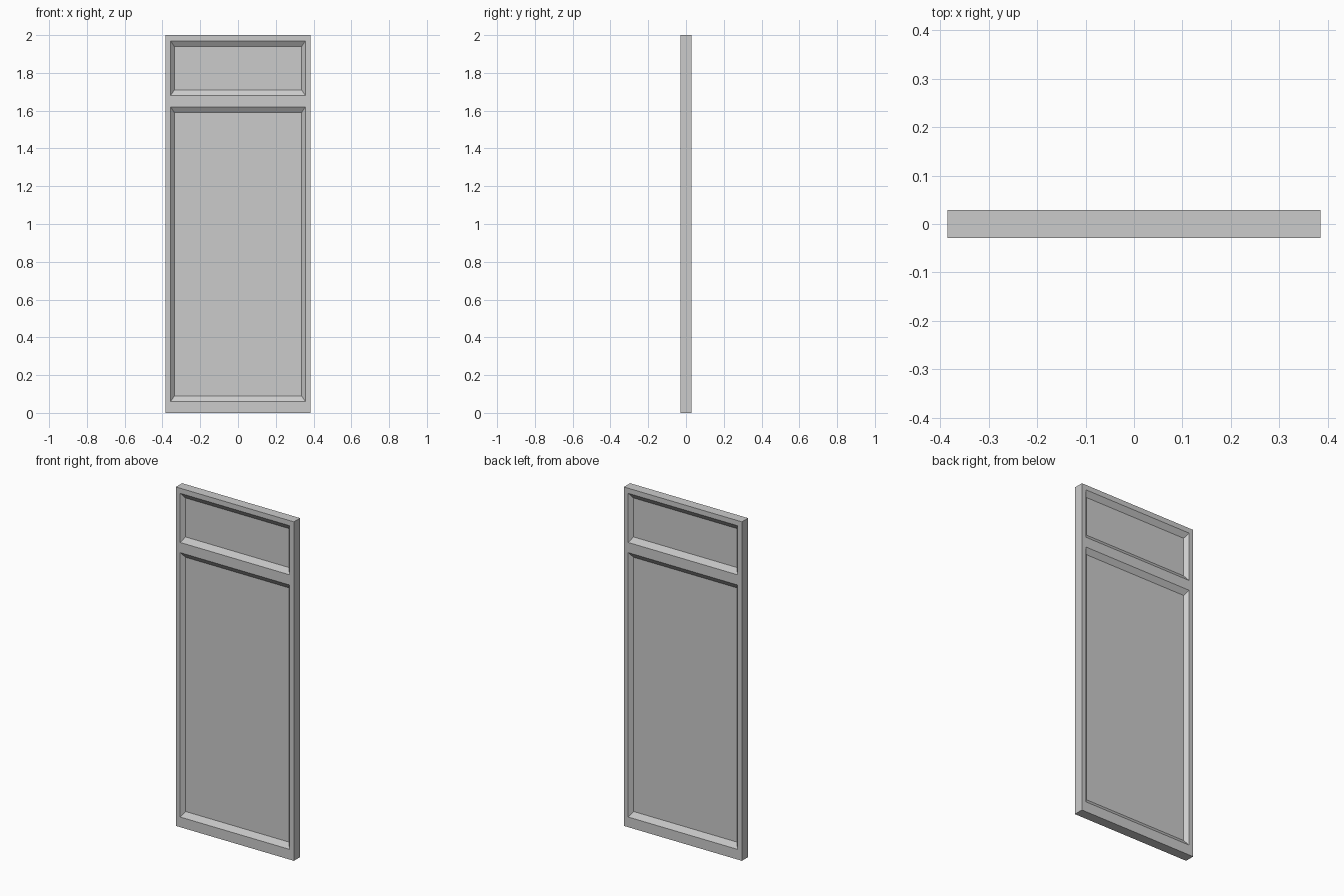
import bpy
import bmesh

if "Cube" in bpy.data.objects:
    bpy.data.objects.remove(bpy.data.objects["Cube"])

HALF_W, HALF_T, HEIGHT = 0.385, 0.029, 2.0
DEPTH = 0.021                     # recess of each panel
SLOPE_X, SLOPE_Z = 0.02, 0.03     # width of the sloped moulding
xs = [-HALF_W, -0.357, 0.357, HALF_W]
zs = [0.0, 0.06, 1.62, 1.68, 1.97, HEIGHT]

bm = bmesh.new()


def quad(*points):
    bm.faces.new([bm.verts.new(p) for p in points])


def recessed_panel(x0, x1, z0, z1):
    """Sloped moulding around a flat sunken panel."""
    outer = [(x0, -HALF_T, z0), (x1, -HALF_T, z0),
             (x1, -HALF_T, z1), (x0, -HALF_T, z1)]
    y = -HALF_T + DEPTH
    a, b = x0 + SLOPE_X, x1 - SLOPE_X
    c, d = z0 + SLOPE_Z, z1 - SLOPE_Z
    inner = [(a, y, c), (b, y, c), (b, y, d), (a, y, d)]
    for i in range(4):
        j = (i + 1) % 4
        quad(outer[i], outer[j], inner[j], inner[i])
    quad(*inner)


# front face: stiles and rails, with panels in the two openings
for i in range(3):
    for k in range(5):
        x0, x1, z0, z1 = xs[i], xs[i + 1], zs[k], zs[k + 1]
        if i == 1 and k in (1, 3):
            recessed_panel(x0, x1, z0, z1)
        else:
            quad((x0, -HALF_T, z0), (x1, -HALF_T, z0),
                 (x1, -HALF_T, z1), (x0, -HALF_T, z1))

# edges of the door, back to the middle plane
for x in (-HALF_W, HALF_W):
    for z0, z1 in zip(zs, zs[1:]):
        quad((x, -HALF_T, z0), (x, 0, z0), (x, 0, z1), (x, -HALF_T, z1))
for z in (0.0, HEIGHT):
    for x0, x1 in zip(xs, xs[1:]):
        quad((x0, -HALF_T, z), (x1, -HALF_T, z), (x1, 0, z), (x0, 0, z))

# weld, then mirror to the back face
bmesh.ops.remove_doubles(bm, verts=bm.verts[:], dist=1e-5)
bmesh.ops.mirror(bm, geom=bm.verts[:] + bm.edges[:] + bm.faces[:],
                 axis='Y', merge_dist=1e-5)
bmesh.ops.remove_doubles(bm, verts=bm.verts[:], dist=1e-5)
bmesh.ops.recalc_face_normals(bm, faces=bm.faces[:])

mesh = bpy.data.meshes.new("door_leaf")
bm.to_mesh(mesh)
bm.free()
door = bpy.data.objects.new("door_leaf", mesh)
bpy.context.collection.objects.link(door)
